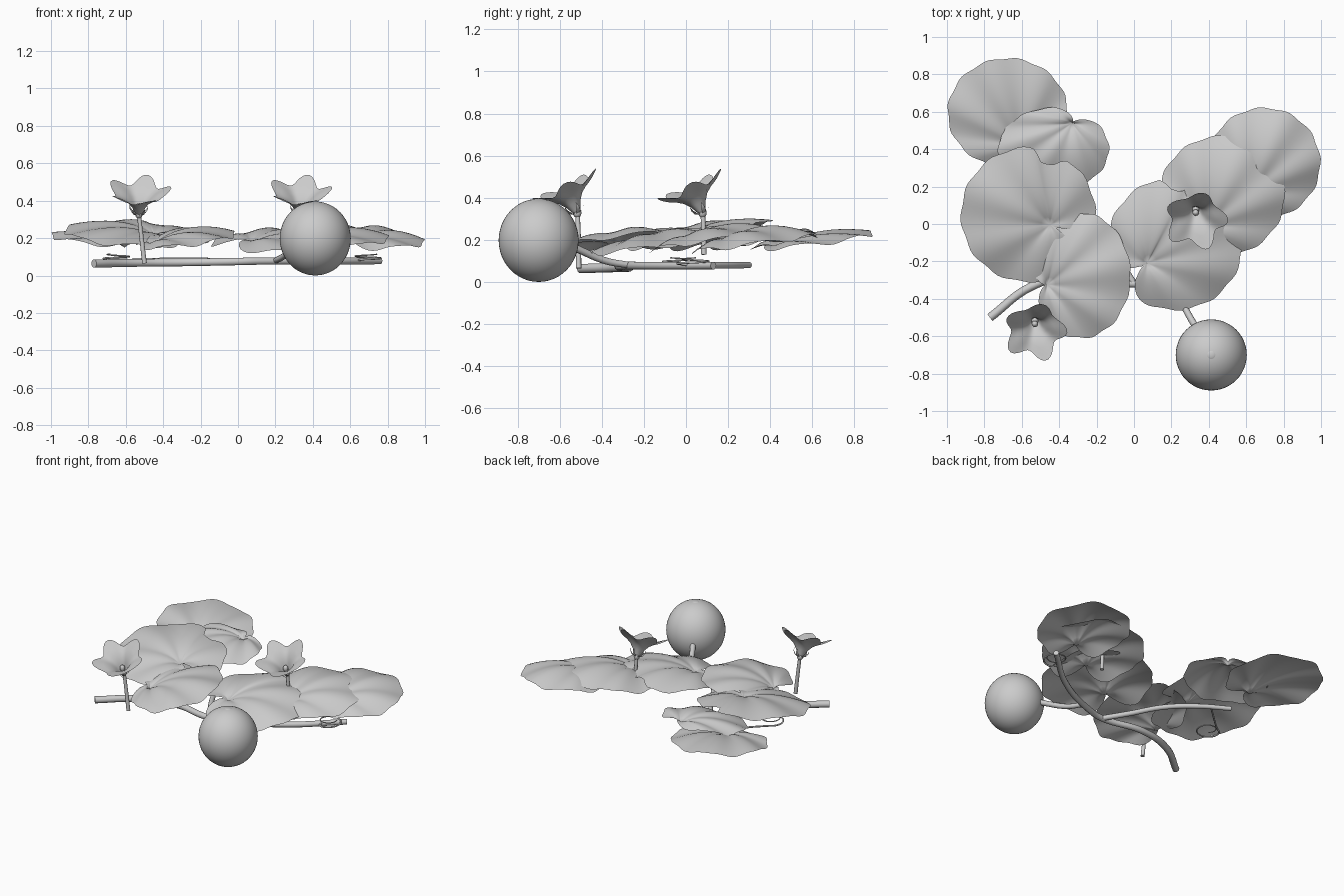
import bpy, bmesh, math
from mathutils import Vector, Matrix

if "Cube" in bpy.data.objects:
    bpy.data.objects.remove(bpy.data.objects["Cube"])

mat = bpy.data.materials.new("light grey")
mat.diffuse_color = (0.6, 0.6, 0.6, 1)
mat.use_nodes = True
mat.node_tree.nodes["Principled BSDF"].inputs["Base Color"].default_value = mat.diffuse_color


def add_mesh(name, verts, faces):
    me = bpy.data.meshes.new(name)
    me.from_pydata([tuple(v) for v in verts], [], faces)
    me.update()
    me.materials.append(mat)
    for p in me.polygons:
        p.use_smooth = True
    ob = bpy.data.objects.new(name, me)
    bpy.context.collection.objects.link(ob)
    return ob


def tube(name, pts, radius, end=1.0):
    """Smooth tapered tube through the points."""
    cu = bpy.data.curves.new(name, 'CURVE')
    cu.dimensions = '3D'
    cu.bevel_depth = radius
    cu.bevel_resolution = 3
    cu.resolution_u = 8
    cu.use_fill_caps = True
    sp = cu.splines.new('BEZIER')
    sp.bezier_points.add(len(pts) - 1)
    for i, (bp, p) in enumerate(zip(sp.bezier_points, pts)):
        bp.co = p
        bp.handle_left_type = bp.handle_right_type = 'AUTO'
        bp.radius = 1 + (end - 1) * i / (len(pts) - 1)
    tmp = bpy.data.objects.new(name + "_tmp", cu)
    bpy.context.collection.objects.link(tmp)
    dg = bpy.context.evaluated_depsgraph_get()
    me = bpy.data.meshes.new_from_object(tmp.evaluated_get(dg))
    bpy.data.objects.remove(tmp)
    me.name = name
    me.materials.clear()
    me.materials.append(mat)
    for p in me.polygons:
        p.use_smooth = True
    ob = bpy.data.objects.new(name, me)
    bpy.context.collection.objects.link(ob)


def ball(name, c, r, sz=1.0, seg=32):
    bm = bmesh.new()
    bmesh.ops.create_uvsphere(bm, u_segments=seg, v_segments=seg // 2, radius=r)
    bmesh.ops.transform(bm, verts=bm.verts,
                        matrix=Matrix.Translation(c) @ Matrix.Diagonal((1, 1, sz, 1)))
    me = bpy.data.meshes.new(name)
    bm.to_mesh(me)
    bm.free()
    me.materials.append(mat)
    for p in me.polygons:
        p.use_smooth = True
    bpy.context.collection.objects.link(bpy.data.objects.new(name, me))


def gap(a, b):
    return (a - b + math.pi) % (2 * math.pi) - math.pi


def leaf(name, c, rx, ry, z0, gx, gy, dome, stalk_deg, frac, dent_deg=None):
    """Domed lobed blade, veins fanning from the stalk point, notch at the stalk."""
    n, rings = 80, 10
    d = math.radians(stalk_deg)
    px, py = c[0] + frac * rx * math.cos(d), c[1] + frac * ry * math.sin(d)

    def height(x, y):
        u, v = (x - c[0]) / rx, (y - c[1]) / ry
        return z0 + gx * (x - c[0]) + gy * (y - c[1]) + dome * (1 - 2 * (u * u + v * v))

    verts, faces = [(px, py, height(px, py) - 0.045)], []
    for k in range(1, rings + 1):
        t = k / rings
        for i in range(n):
            a = 2 * math.pi * i / n
            r = 0.985 + 0.015 * math.cos(12 * (a - d))
            if dent_deg is not None:
                r -= 0.2 * math.exp(-(gap(a, math.radians(dent_deg)) / 0.2) ** 4)
            bx, by = c[0] + rx * r * math.cos(a), c[1] + ry * r * math.sin(a)
            s = t * (1 - 0.85 * math.exp(-(gap(a, d) / 0.2) ** 2))
            x, y = px + (bx - px) * s, py + (by - py) * s
            z = height(x, y) - 0.045 * math.exp(-s * 5)
            z += 0.011 * s * math.cos(6 * (a - d))
            verts.append((x, y, z))
    for i in range(n):
        j = (i + 1) % n
        faces.append((0, 1 + i, 1 + j))
        for k in range(rings - 1):
            o = 1 + k * n
            faces.append((o + i, o + n + i, o + n + j, o + j))
    add_mesh(name, verts, faces)


def flower(name, base, foot):
    """Five-lobed trumpet tilted towards the front, on an upright stalk."""
    tilt = Matrix.Translation(base) @ Matrix.Rotation(0.44, 4, 'X')
    tube(name + "_stalk", [foot, ((foot[0] + base[0]) / 2, base[1] + 0.004,
         (foot[2] + base[2]) / 2), base], 0.013, 0.85)
    prof = [(0.012, 0), (0.024, 0.02), (0.038, 0.05), (0.065, 0.085),
            (0.1, 0.11), (0.13, 0.125), (0.15, 0.137)]
    n = 60
    verts, faces = [], []
    for k, (r, h) in enumerate(prof):
        w = (k / (len(prof) - 1)) ** 1.6
        for i in range(n):
            a = 2 * math.pi * i / n
            lobe = math.cos(5 * (a - math.radians(75)))
            rr = r * (1 + 0.16 * w * lobe)
            verts.append(tilt @ Vector((rr * math.cos(a), rr * math.sin(a),
                                        h + 0.02 * w * lobe)))
    for k in range(len(prof) - 1):
        for i in range(n):
            j = (i + 1) % n
            faces.append((k * n + i, k * n + j, k * n + n + j, k * n + n + i))
    add_mesh(name, verts, faces)
    # sepals and bulb
    for s in range(5):
        a = 2 * math.pi * s / 5 + 0.3
        u = Vector((math.cos(a), math.sin(a), 0))
        v = Vector((-math.sin(a), math.cos(a), 0))
        up = Vector((0, 0, 1))
        sv = []
        for r, h, w in [(0.012, 0, 0.008), (0.036, 0.012, 0.011),
                        (0.05, 0.032, 0.007), (0.052, 0.052, 0.001)]:
            sv += [tilt @ (u * r + up * h + v * w), tilt @ (u * r + up * h - v * w)]
        add_mesh(f"{name}_sepal_{s + 1}", sv,
                 [(0, 2, 3, 1), (2, 4, 5, 3), (4, 6, 7, 5)])
    ball(name + "_bulb", tilt @ Vector((0, 0, 0.004)), 0.02, 1.2, 16)
    ball(name + "_pistil", tilt @ Vector((0, 0, 0.045)), 0.017, 1.3, 16)


def tendril(name, start, centre, r):
    a0 = math.atan2(start[1] - centre[1], start[0] - centre[0])
    pts = [start]
    for i in range(1, 18):
        t = i / 17
        a = a0 + 0.4 + t * 2.8 * math.pi
        rr = r * (1 - 0.35 * t)
        pts.append((centre[0] + rr * math.cos(a), centre[1] + rr * math.sin(a),
                    0.085 + 0.03 * t))
    tube(name, pts, 0.006, 0.5)


# vines
tube("main_vine", [(-0.77, -0.5, 0.064), (-0.55, -0.335, 0.068), (-0.3, -0.27, 0.07),
     (0, -0.32, 0.075), (0.12, -0.295, 0.077), (0.46, -0.13, 0.077), (0.76, 0.13, 0.078)],
     0.023, 0.8)
tube("side_vine", [(0, -0.32, 0.075), (-0.1, -0.16, 0.077), (-0.22, 0.04, 0.08),
     (-0.38, 0.19, 0.08), (-0.56, 0.3, 0.08)], 0.018, 0.85)

# leaves
leaf("leaf_back_left", (-0.675, 0.595), 0.325, 0.295, 0.215, -0.06, 0.12, 0.02, 290, 0.62)
leaf("leaf_mid_left", (-0.43, 0.4), 0.3, 0.225, 0.23, 0.0, 0.15, 0.03, 62, 0.7)
leaf("leaf_large_left", (-0.565, 0.05), 0.365, 0.365, 0.25, -0.05, 0.17, 0.03, 335, 0.35, 70)
leaf("leaf_front_left", (-0.285, -0.275), 0.27, 0.34, 0.222, 0.11, 0.1, 0.03, 192, 0.68)
leaf("leaf_front_right", (0.22, -0.105), 0.365, 0.36, 0.21, 0.0, 0.12, 0.04, 215, 0.5, 88)
leaf("leaf_mid_right", (0.47, 0.15), 0.34, 0.325, 0.23, 0.03, 0.13, 0.04, 245, 0.55)
leaf("leaf_back_right", (0.695, 0.325), 0.305, 0.3, 0.222, -0.01, 0.13, 0.04, 245, 0.6)

# flowers
flower("flower_left", (-0.53, -0.515, 0.325), (-0.5, -0.51, 0.065))
flower("flower_right", (0.33, 0.08, 0.325), (0.34, 0.085, 0.13))

# fruit
ball("fruit", (0.413, -0.7, 0.198), 0.19, 1.04, 48)
ball("fruit_top_nub", (0.413, -0.7, 0.386), 0.03, 0.4, 16)
tube("fruit_stalk", [(0.2, -0.27, 0.08), (0.24, -0.38, 0.1), (0.3, -0.5, 0.15),
     (0.35, -0.58, 0.19)], 0.016, 1.15)

# curled tendrils
tendril("tendril_left", (-0.45, 0.23, 0.08), (-0.645, -0.04), 0.08)
tendril("tendril_right", (0.64, 0.02, 0.08), (0.69, 0.04), 0.08)
